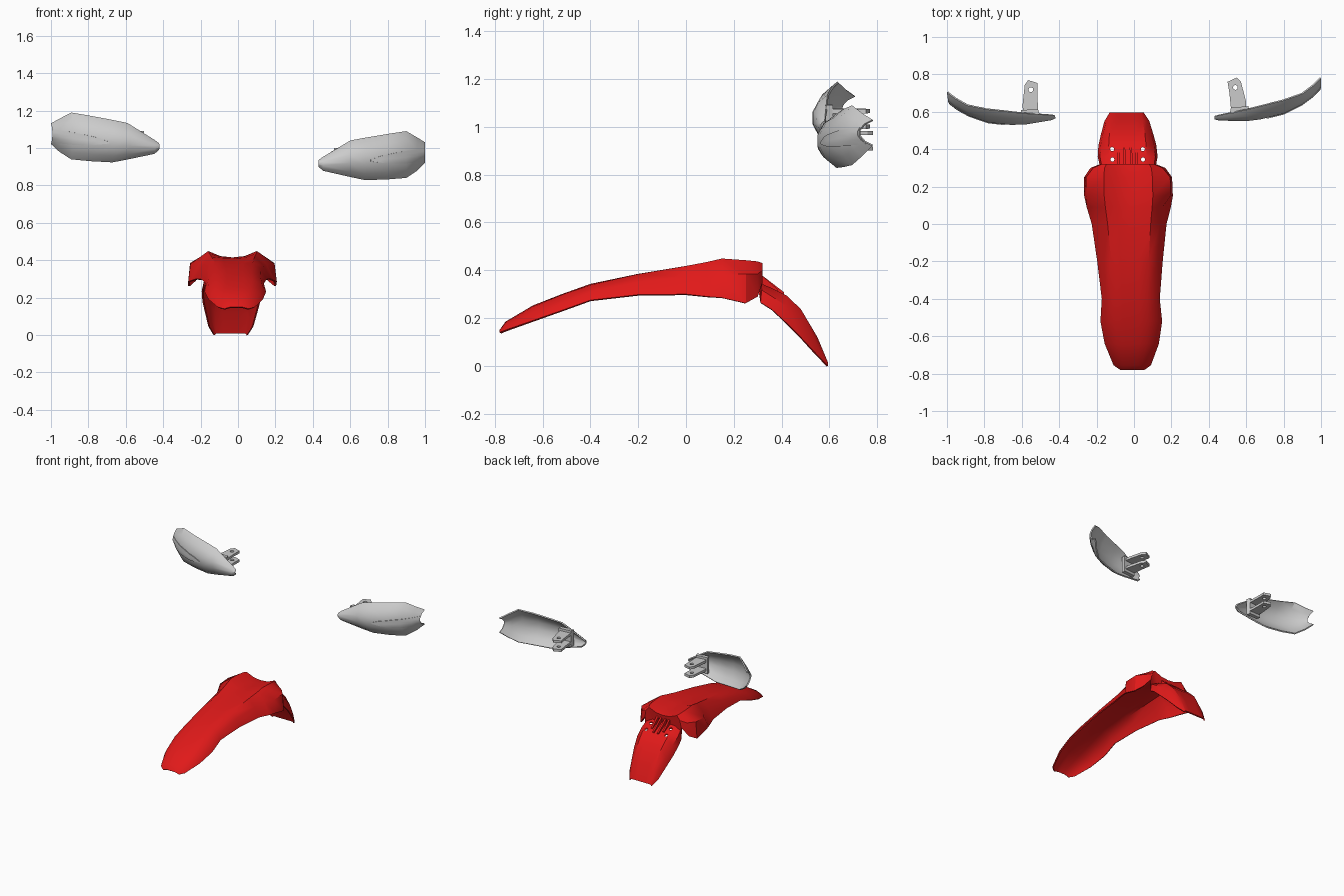
import bpy, bmesh, math
from mathutils import Vector

if "Cube" in bpy.data.objects:
    bpy.data.objects.remove(bpy.data.objects["Cube"])

RED = bpy.data.materials.new("red_plastic")
RED.diffuse_color = (0.75, 0.01, 0.01, 1)
RED.use_nodes = True
RED.node_tree.nodes["Principled BSDF"].inputs["Base Color"].default_value = RED.diffuse_color


def finish(name, bm, fn=None, flip=False, mat=None):
    if fn:
        for v in bm.verts:
            v.co = Vector(fn(*v.co))
    if flip:
        bmesh.ops.reverse_faces(bm, faces=bm.faces[:])
    me = bpy.data.meshes.new(name)
    bm.to_mesh(me)
    bm.free()
    ob = bpy.data.objects.new(name, me)
    bpy.context.collection.objects.link(ob)
    if mat:
        me.materials.append(mat)
    return ob


def activate(ob):
    bpy.ops.object.select_all(action='DESELECT')
    ob.select_set(True)
    bpy.context.view_layer.objects.active = ob


def smooth(ob, angle=32):
    activate(ob)
    bpy.ops.object.shade_smooth_by_angle(angle=math.radians(angle))


def shell(ob, t):
    m = ob.modifiers.new("shell", 'SOLIDIFY')
    m.thickness, m.offset = t, -1
    activate(ob)
    bpy.ops.object.modifier_apply(modifier=m.name)


def cut(ob, cutter):
    m = ob.modifiers.new("cut", 'BOOLEAN')
    m.operation, m.object, m.solver = 'DIFFERENCE', cutter, 'EXACT'
    activate(ob)
    bpy.ops.object.modifier_apply(modifier=m.name)
    bpy.data.objects.remove(cutter)


def loft(rows):
    bm = bmesh.new()
    vs = [[bm.verts.new(p) for p in r] for r in rows]
    for a, b in zip(vs, vs[1:]):
        for j in range(len(a) - 1):
            bm.faces.new((a[j], a[j + 1], b[j + 1], b[j]))
    return bm


def prism(pts, z0, z1, bm=None):
    bm = bm or bmesh.new()
    lo = [bm.verts.new((x, y, z0)) for x, y in pts]
    hi = [bm.verts.new((x, y, z1)) for x, y in pts]
    bm.faces.new(lo[::-1])
    bm.faces.new(hi)
    for i in range(len(pts)):
        k = (i + 1) % len(pts)
        bm.faces.new((lo[i], lo[k], hi[k], hi[i]))
    return bm


def circle(cx, cy, r, n=12):
    return [(cx + r * math.cos(2 * math.pi * i / n),
             cy + r * math.sin(2 * math.pi * i / n)) for i in range(n)]


# Fender: y, crown z, ridge x/z, shoulder x/z, edge x/z
FENDER = [
    (-.78, .15, .03, .15, .05, .145, .065, .14),
    (-.755, .185, .05, .18, .085, .165, .10, .15),
    (-.64, .253, .08, .247, .13, .22, .145, .19),
    (-.52, .30, .09, .297, .145, .265, .165, .232),
    (-.40, .343, .09, .338, .138, .31, .155, .275),
    (-.2, .385, .10, .384, .145, .35, .175, .298),
    (0, .41, .115, .418, .165, .37, .20, .30),
    (.09, .415, .125, .435, .18, .38, .225, .29),
    (.15, .415, .13, .449, .225, .38, .237, .285),
    (.25, .41, .13, .442, .225, .385, .235, .262),
    (.30, .405, .125, .437, .185, .385, .20, .29),
    (.32, .40, .115, .43, .14, .40, .15, .35),
    (.312, .345, .09, .345, .14, .32, .15, .265),
    (.36, .325, .10, .325, .148, .29, .16, .235),
    (.42, .295, .10, .295, .143, .25, .155, .18),
    (.48, .238, .095, .238, .13, .19, .14, .12),
    (.55, .12, .085, .12, .11, .085, .12, .045),
    (.595, .012, .08, .012, .088, .006, .092, 0),
]


def yaw(x, y, z):
    return x - .026 - .022 * y, y, z


rows = []
for y, zc, rx, zr, sx, zs, ex, ze in FENDER:
    half = [(ex, ze), (sx, zs), (rx, zr), (rx * .5, zc + .2 * (zr - zc))]
    rows.append([(-x, y, z) for x, z in half] + [(0, y, zc)]
                + [(x, y, z) for x, z in half[::-1]])
fender = finish("front_fender", loft(rows), yaw, mat=RED)
shell(fender, .009)
# Bolt holes
holes = bmesh.new()
for sx in (-.082, .082):
    for y in (.345, .40):
        prism(circle(sx, y, .011), .2, .39, holes)
cut(fender, finish("hole_cutter", holes, yaw))
smooth(fender)

# Mounting lugs: ribs following the slope behind the rear wall
lugs = bmesh.new()
for sx in (-1, 1):
    for x0, y1 in ((.012, .41), (.042, .385)):
        a, b = sorted((sx * x0, sx * (x0 + .013)))
        prism([(a, .31), (b, .31), (b, y1), (a, y1)], 0, 1, lugs)
for v in lugs.verts:
    top = v.co.z > .5
    base = .345 - (v.co.y - .31) * .45
    v.co.z = base + ((.04 if v.co.y < .35 else .008) if top else -.008)
finish("mounting_lugs", lugs, yaw, mat=RED)

# Hand guard: x, front y, rear y, top z, bottom z (right side)
GUARD = [
    (.43, .56, .575, .935, .90), (.455, .553, .58, .953, .878),
    (.60, .55, .61, 1.04, .845), (.68, .56, .63, 1.055, .828),
    (.80, .59, .66, 1.075, .832), (.90, .64, .695, 1.09, .84),
    (.96, .685, .74, 1.055, .88), (1.0, .725, .78, 1.03, .92),
]
SECTION = [(0, 1), (.15, .4), (.38, 0), (.62, 0), (.85, .4), (1, 1)]


def lerp_table(table, x):
    for a, b in zip(table, table[1:]):
        if x <= b[0]:
            t = (x - a[0]) / (b[0] - a[0])
            return [p + (q - p) * t for p, q in zip(a, b)]
    return table[-1]


def surface_point(x, z):
    _, yf, yr, zt, zb = lerp_table(GUARD, x)
    d = lerp_table(SECTION, (zt - z) / (zt - zb))[1]
    return x, yf + d * (yr - yf) - .005, z


def left(x, y, z):
    a = math.radians(8)
    dx, dy = x - .43, y - .56
    return (-(.42 + .975 * (dx * math.cos(a) + dy * math.sin(a))),
            .565 - dx * math.sin(a) + dy * math.cos(a), z + .09 + .02 * dx)


for side, fn in (("right", None), ("left", left)):
    flip = fn is not None
    # Curved shield
    rows = [[(x, yf + d * (yr - yf), zt + f * (zb - zt)) for f, d in SECTION]
            for x, yf, yr, zt, zb in GUARD]
    guard = finish(side + "_hand_guard", loft(rows), fn, flip)
    shell(guard, .009)
    smooth(guard)

    # Raised panel on the outer half
    rows = []
    for x in (.71, .76, .80, .85, .90, .96, .998):
        t = (x - .71) / .288
        hi, lo = .937 + .063 * t ** .7, .928 - .012 * math.sin(math.pi * t)
        rows.append([surface_point(x, hi + (lo - hi) * k / 4) for k in range(5)])
    panel = finish(side + "_guard_panel", loft(rows), fn, flip)
    shell(panel, .007)
    smooth(panel)

    # Forked clamp bracket with a bolt hole
    arm = [(.52, .60), (.60, .615), (.60, .65), (.572, .76), (.55, .783),
           (.525, .772), (.50, .76), (.51, .70)]
    bracket = bmesh.new()
    for z in (.90, .965):
        prism(arm, z, z + .018, bracket)
    prism([(.512, .592), (.61, .602), (.612, .63), (.518, .622)], .88, 1.0, bracket)
    prism([(.55, .61), (.565, .61), (.558, .69), (.546, .69)], .91, .97, bracket)
    ob = finish(side + "_guard_bracket", bracket, fn, flip)
    cut(ob, finish("hole_cutter", prism(circle(.542, .73, .013), .85, 1.05), fn, flip))
